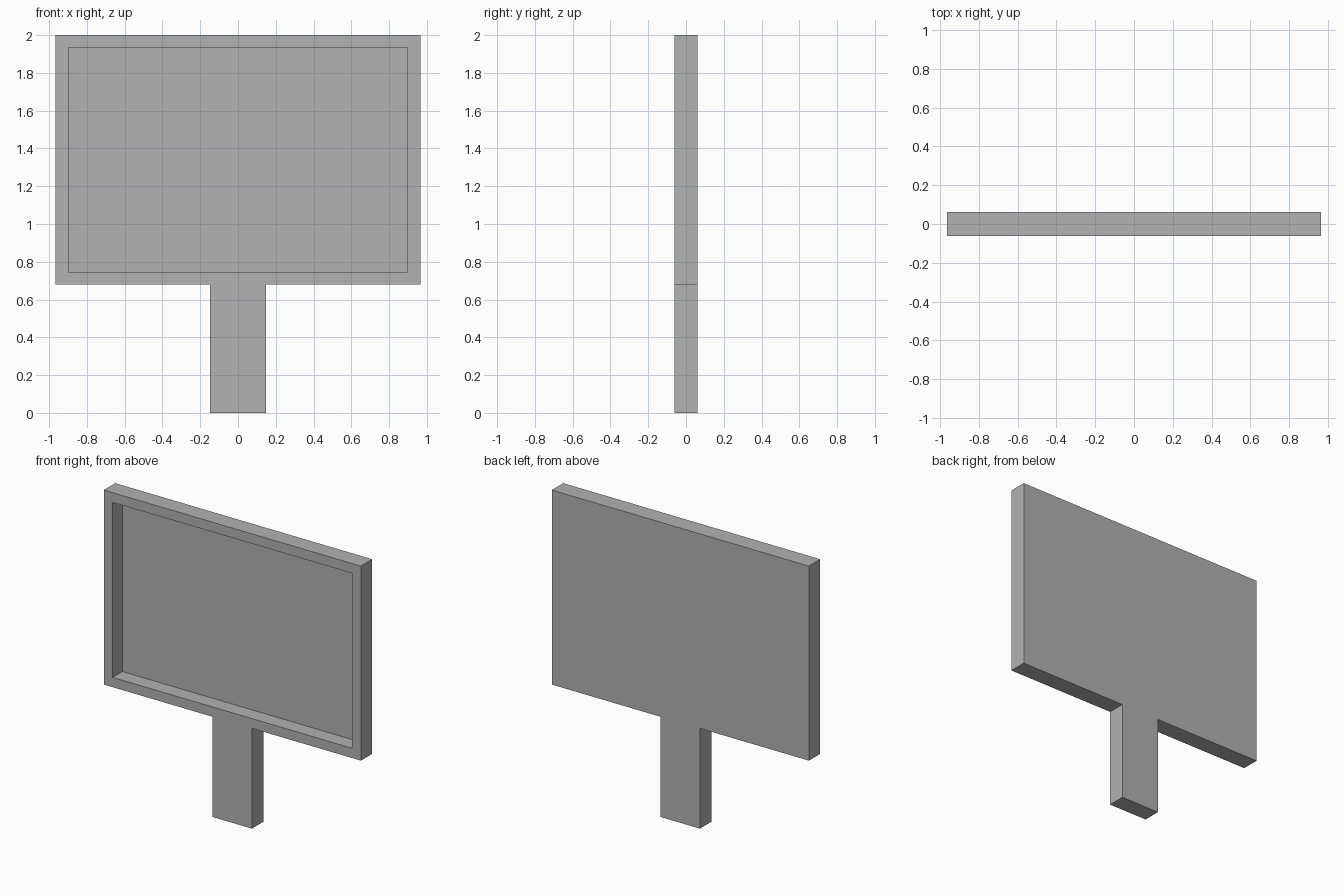
import bpy
import bmesh
from mathutils import Vector

default = bpy.data.objects.get("Cube")
if default:
    bpy.data.objects.remove(default, do_unlink=True)

THICK = 0.122        # shared depth of panel and post
JOINT = 0.68         # height where the post meets the panel
BORDER = 0.094       # rim width around the recess
RECESS = 0.104       # depth of the recess

# Single grey finish
grey = bpy.data.materials.new("grey")
grey.use_nodes = True
colour = (0.445, 0.445, 0.445, 1)
grey.diffuse_color = colour
grey.node_tree.nodes["Principled BSDF"].inputs["Base Color"].default_value = colour


def box(width, bottom, top):
    """Box mesh centred on x and y, spanning bottom to top."""
    bm = bmesh.new()
    bmesh.ops.create_cube(bm, size=1)
    bmesh.ops.scale(bm, vec=(width, THICK, top - bottom), verts=bm.verts)
    bmesh.ops.translate(bm, vec=(0, 0, (top + bottom) / 2), verts=bm.verts)
    bm.normal_update()
    return bm


def facing(bm, direction):
    return max(bm.faces, key=lambda f: f.normal.dot(Vector(direction)))


def finish(bm, name):
    mesh = bpy.data.meshes.new(name)
    bm.to_mesh(mesh)
    bm.free()
    mesh.materials.append(grey)
    obj = bpy.data.objects.new(name, mesh)
    bpy.context.collection.objects.link(obj)
    return obj


# Sign panel: front face inset, then pushed back to form the framed recess
panel = box(1.93, JOINT, 2)
front = facing(panel, (0, -1, 0))
bmesh.ops.inset_region(panel, faces=[front], thickness=BORDER)
floor = bmesh.ops.extrude_discrete_faces(panel, faces=[front])["faces"]
bmesh.ops.translate(panel, vec=(0, RECESS, 0), verts=floor[0].verts)
finish(panel, "sign_panel")

# Post: open on top where it butts against the panel
post = box(0.294, 0, JOINT)
bmesh.ops.delete(post, geom=[facing(post, (0, 0, 1))], context="FACES")
finish(post, "post")
